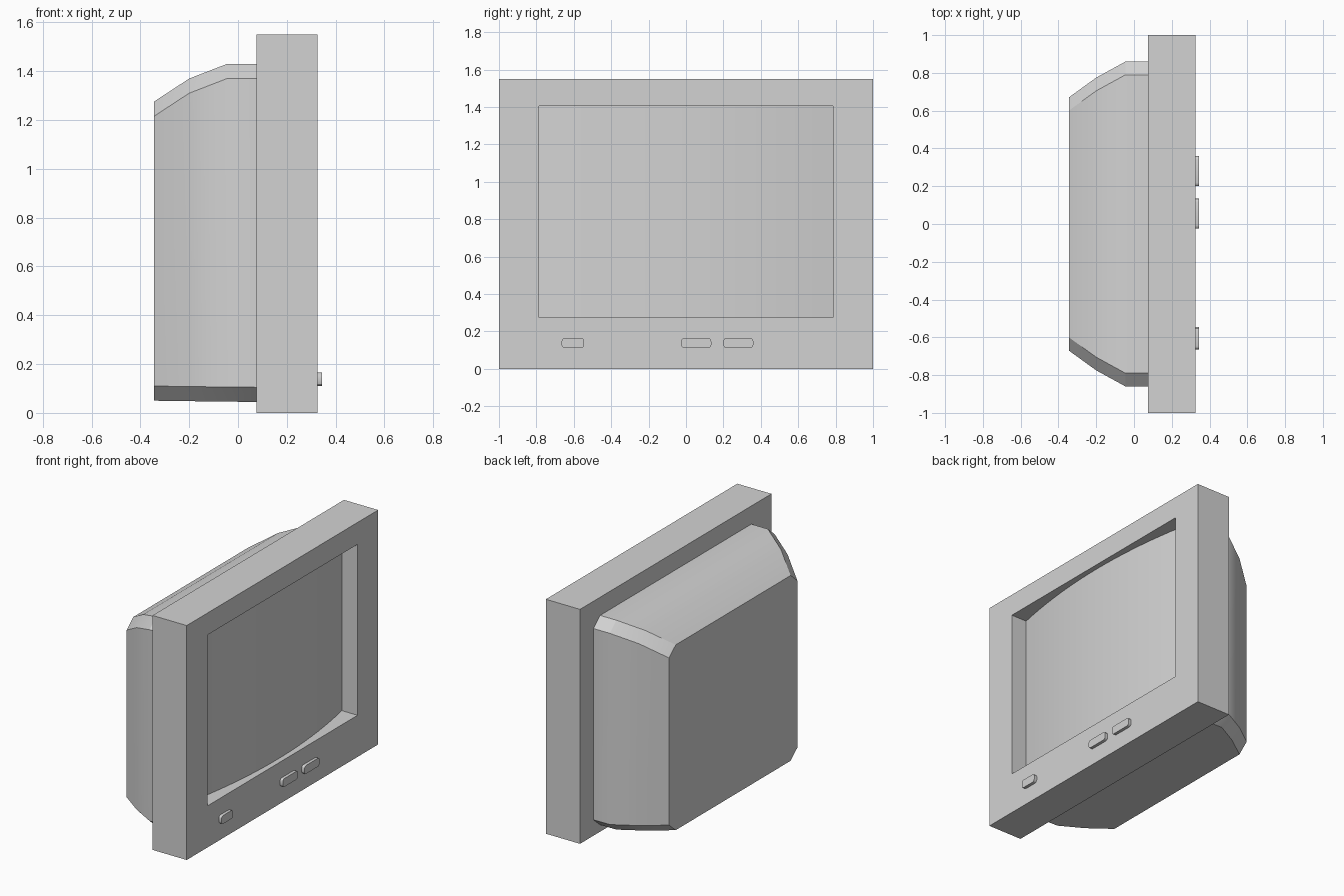
import bpy
import bmesh
import math

cube = bpy.data.objects.get("Cube")
if cube:
    bpy.data.objects.remove(cube, do_unlink=True)

grey = bpy.data.materials.new("light_grey_plastic")
grey.use_nodes = True
grey.diffuse_color = (0.65, 0.65, 0.65, 1)
grey.node_tree.nodes["Principled BSDF"].inputs["Base Color"].default_value = grey.diffuse_color


def finish(bm, name, smooth=False):
    """Turn a bmesh into a named object in the grey material."""
    mesh = bpy.data.meshes.new(name)
    bm.to_mesh(mesh)
    bm.free()
    mesh.materials.append(grey)
    obj = bpy.data.objects.new(name, mesh)
    bpy.context.collection.objects.link(obj)
    if smooth:
        bpy.ops.object.select_all(action="DESELECT")
        obj.select_set(True)
        bpy.context.view_layer.objects.active = obj
        bpy.ops.object.shade_smooth_by_angle(angle=math.radians(30))
    return obj


def outline(y0, y1, z0, z1, cy=0.0, cz=0.0, steps=0):
    """Rectangle in y and z; corners cut by cy, cz with optional rounding steps."""
    if not cy:
        return [(y0, z0), (y1, z0), (y1, z1), (y0, z1)]
    points = []
    corners = [(y1 - cy, z1 - cz), (y0 + cy, z1 - cz), (y0 + cy, z0 + cz), (y1 - cy, z0 + cz)]
    for i, (y, z) in enumerate(corners):
        for k in range(steps + 2):
            a = math.pi / 2 * (i + k / (steps + 1))
            points.append((y + cy * math.cos(a), z + cz * math.sin(a)))
    return points


def loft(name, sections, cap_start=False, cap_end=False, smooth=False):
    """Skin a list of (x, outline) sections."""
    bm = bmesh.new()
    rings = [[bm.verts.new((x, y, z)) for y, z in pts] for x, pts in sections]
    for a, b in zip(rings, rings[1:]):
        for i in range(len(a)):
            j = (i + 1) % len(a)
            bm.faces.new((a[i], a[j], b[j], b[i]))
    if cap_start:
        bm.faces.new(rings[0])
    if cap_end:
        bm.faces.new(rings[-1])
    bmesh.ops.recalc_face_normals(bm, faces=bm.faces)
    return finish(bm, name, smooth)


# Bezel frame with a recessed opening
FRONT, BACK, SCREEN_EDGE, SCREEN_MID = 0.325, 0.075, 0.21, 0.29
HALF_W, LOW, HIGH = 0.785, 0.275, 1.405
outer = outline(-1, 1, 0, 1.55)
inner = outline(-HALF_W, HALF_W, LOW, HIGH)
loft("bezel_frame", [(BACK, outer), (FRONT, outer), (FRONT, inner), (SCREEN_EDGE, inner)],
     cap_start=True)

# Rear housing, tapering toward the back
stations = [(BACK, 0.86, 0.045, 1.43), (-0.045, 0.86, 0.046, 1.43),
            (-0.2, 0.775, 0.048, 1.37), (-0.345, 0.67, 0.05, 1.275)]
loft("rear_housing",
     [(x, outline(-w, w, lo, hi, 0.07, 0.06)) for x, w, lo, hi in stations],
     cap_end=True, smooth=True)

# Screen, bulging forward around a vertical axis
bm = bmesh.new()
SEGMENTS = 20
columns = []
for i in range(SEGMENTS + 1):
    t = 2 * i / SEGMENTS - 1
    x = SCREEN_MID - (SCREEN_MID - SCREEN_EDGE) * t * t
    columns.append([bm.verts.new((x, t * HALF_W, z)) for z in (LOW, HIGH)])
for a, b in zip(columns, columns[1:]):
    bm.faces.new((a[0], b[0], b[1], a[1]))
finish(bm, "curved_screen", smooth=True)

# Front buttons
for name, y0, y1 in (("power_button", -0.665, -0.545),
                     ("minus_button", -0.025, 0.135),
                     ("plus_button", 0.2, 0.36)):
    shape = outline(y0, y1, 0.11, 0.165, 0.018, 0.018, steps=2)
    loft(name, [(FRONT - 0.01, shape), (0.345, shape)], cap_end=True, smooth=True)
